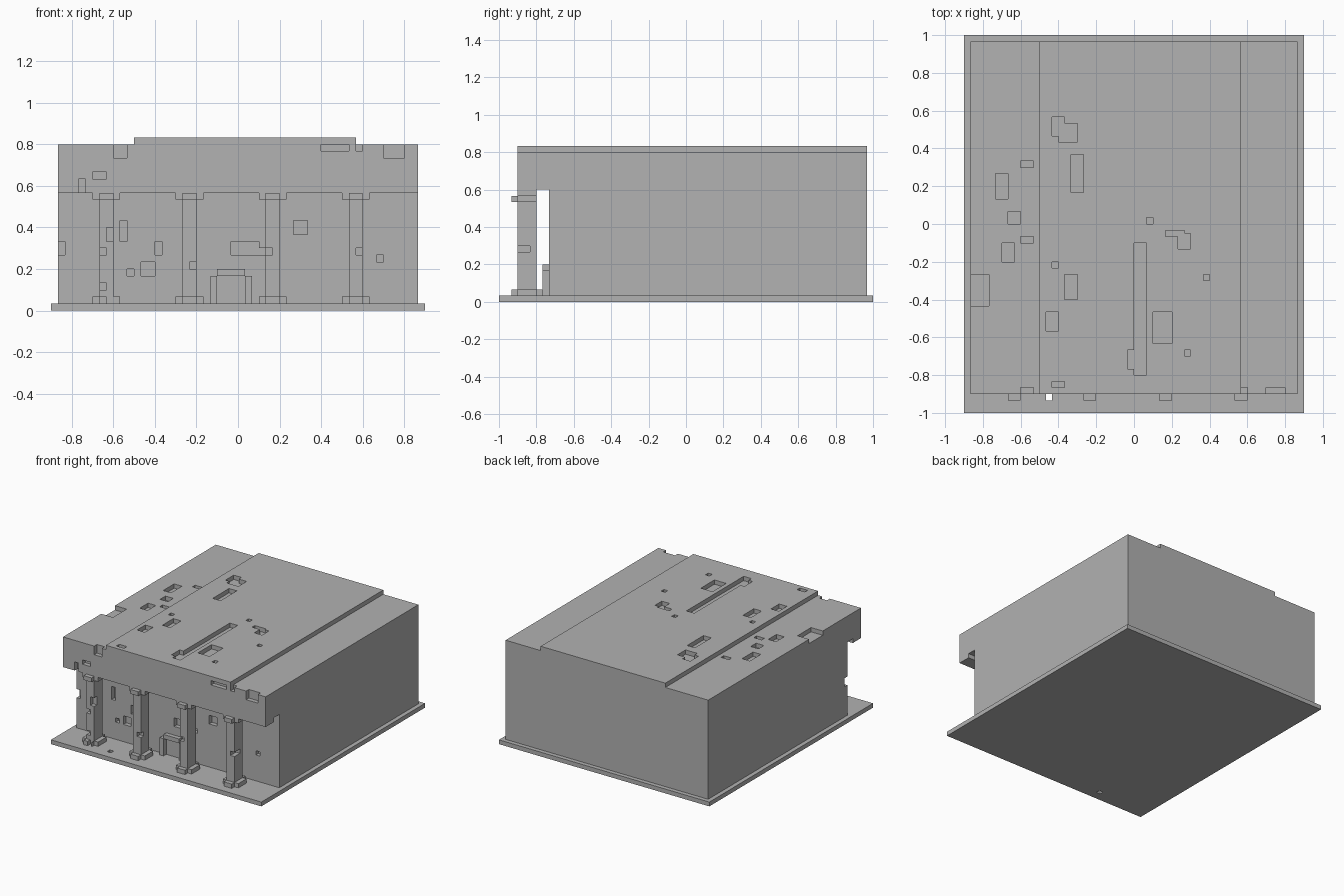
import bpy
import bmesh
from mathutils import Matrix, Vector

# Everything is laid out in whole blocks, counted from the front right bottom corner
UNIT = 1 / 30
ORIGIN = Vector((-0.9, -1.0, 0.0))

cube = bpy.data.objects.get("Cube")
if cube:
    bpy.data.objects.remove(cube, do_unlink=True)

stone = bpy.data.materials.new("grey_stone")
stone.use_nodes = True
stone.diffuse_color = (0.445, 0.445, 0.445, 1)
stone.node_tree.nodes["Principled BSDF"].inputs["Base Color"].default_value = stone.diffuse_color


def to_world(point):
    return ORIGIN + Vector(point) * UNIT


def make_object(name, bm):
    bmesh.ops.recalc_face_normals(bm, faces=bm.faces[:])
    mesh = bpy.data.meshes.new(name)
    bm.to_mesh(mesh)
    bm.free()
    mesh.materials.append(stone)
    obj = bpy.data.objects.new(name, mesh)
    bpy.context.scene.collection.objects.link(obj)
    return obj


def boxes(name, ranges):
    """One object from boxes given as (x0, x1, y0, y1, z0, z1)."""
    bm = bmesh.new()
    for x0, x1, y0, y1, z0, z1 in ranges:
        low, high = to_world((x0, y0, z0)), to_world((x1, y1, z1))
        size = Matrix.Diagonal((*(high - low), 1))
        bmesh.ops.create_cube(bm, size=1, matrix=Matrix.Translation((low + high) / 2) @ size)
    return make_object(name, bm)


def prism(name, points, along):
    """Extrude a closed outline of block coordinates by a vector."""
    bm = bmesh.new()
    face = bm.faces.new([bm.verts.new(to_world(p)) for p in points])
    grown = bmesh.ops.extrude_face_region(bm, geom=[face])["geom"]
    moved = [v for v in grown if isinstance(v, bmesh.types.BMVert)]
    bmesh.ops.translate(bm, verts=moved, vec=Vector(along) * UNIT)
    return make_object(name, bm)


def carve(obj, ranges):
    """Cut missing blocks out of an object and bake the result."""
    cutter = boxes("cutter", ranges)
    cutter.hide_render = True
    mod = obj.modifiers.new("missing_blocks", "BOOLEAN")
    mod.operation = "DIFFERENCE"
    mod.solver = "EXACT"
    mod.use_self = True
    mod.object = cutter
    graph = bpy.context.evaluated_depsgraph_get()
    mesh = bpy.data.meshes.new_from_object(obj.evaluated_get(graph))
    obj.modifiers.clear()
    obj.data = mesh
    bpy.data.objects.remove(cutter, do_unlink=True)


# Plinth with one missing block
plinth = boxes("plinth", [(0, 54, 0, 60, 0, 1)])
carve(plinth, [(13, 14, 2, 3, -1, 2)])

# Main hall with the overhanging porch front
side = [(8, 1), (59, 1), (59, 24), (3, 24), (3, 17), (6, 17), (6, 18), (8, 18)]
hall = prism("main_hall", [(1, y, z) for y, z in side], (52, 0, 0))

# Missing blocks of the lower roof, the overhang front and the porch wall
low_roof = [(9, 11, 39, 40), (5, 7, 34, 38), (7, 9, 30, 32), (9, 11, 27, 28),
            (6, 8, 24, 27), (0, 4, 17, 22)]
fascia = [(9, 11, 22, 25), (39, 43, 23, 25), (44, 45, 23, 25), (48, 51, 22, 25),
          (6, 8, 19, 20), (4, 5, 16, 19)]
wall = [(0, 2, 8, 10), (10, 11, 10, 13), (15, 16, 8, 10), (11, 12, 5, 6), (13, 15, 5, 7),
        (26, 30, 8, 10), (29, 32, 8, 9), (35, 37, 11, 13), (47, 48, 7, 8)]
carve(hall, [(*r, 23, 25) for r in low_roof]
      + [(x0, x1, 2, 4, z0, z1) for x0, x1, z0, z1 in fascia]
      + [(x0, x1, 7, 9, z0, z1) for x0, x1, z0, z1 in wall])

# Raised middle roof with its channel and pits
raised_roof = boxes("raised_roof", [(12, 44, 3, 59, 24, 25)])
pits = [(14, 16, 44, 47), (15, 18, 43, 46), (17, 19, 35, 41), (14, 15, 23, 24),
        (16, 18, 18, 22), (13, 15, 13, 16), (14, 16, 4, 5), (29, 30, 30, 31),
        (32, 35, 28, 29), (34, 36, 26, 28.5), (38, 39, 21, 22), (30, 33, 11, 16),
        (35, 36, 9, 10), (27, 29, 6, 27), (26, 28, 7, 10)]
carve(raised_roof, [(*r, 23, 26) for r in pits])

# Four porch pillars with cross-shaped feet and capitals
chips = [
    [(8, 10, 2, 4, 10, 12), (6, 8, 2, 4, 8, 9), (6, 8, 2, 4, 3, 4)],
    [(20, 22, 2, 4, 6, 7)],
    [(30, 32, 2, 4, 8, 9)],
    [(44, 46, 2, 5, 8, 9)],
]
front_half = [(-2, 6), (-2, 3), (-1, 3), (-1, 2), (1, 2), (1, 3), (2, 3), (2, 6)]
back_step = [(1, 6), (1, 7), (-1, 7), (-1, 6)]
for i, missing in enumerate(chips):
    centre = 8 + 12 * i
    shaft = boxes(f"pillar_shaft_{i + 1}", [(centre - 1, centre + 1, 3, 6, 1, 17)])
    carve(shaft, missing)
    prism(f"pillar_capital_{i + 1}", [(centre + x, y, 16) for x, y in front_half], (0, 0, 1))
    foot = prism(f"pillar_foot_{i + 1}",
                 [(centre + x, y, 1) for x, y in front_half + back_step], (0, 0, 1))
    if i == 0:
        carve(foot, [(8, 9, 1, 3, 0, 3)])

# Door surround: two posts and a lintel
for name, x in (("left", 28), ("right", 23)):
    boxes(f"door_post_{name}", [(x, x + 1, 7, 8, 1, 5)])
boxes("door_lintel", [(24, 28, 7, 8, 5, 6)])
